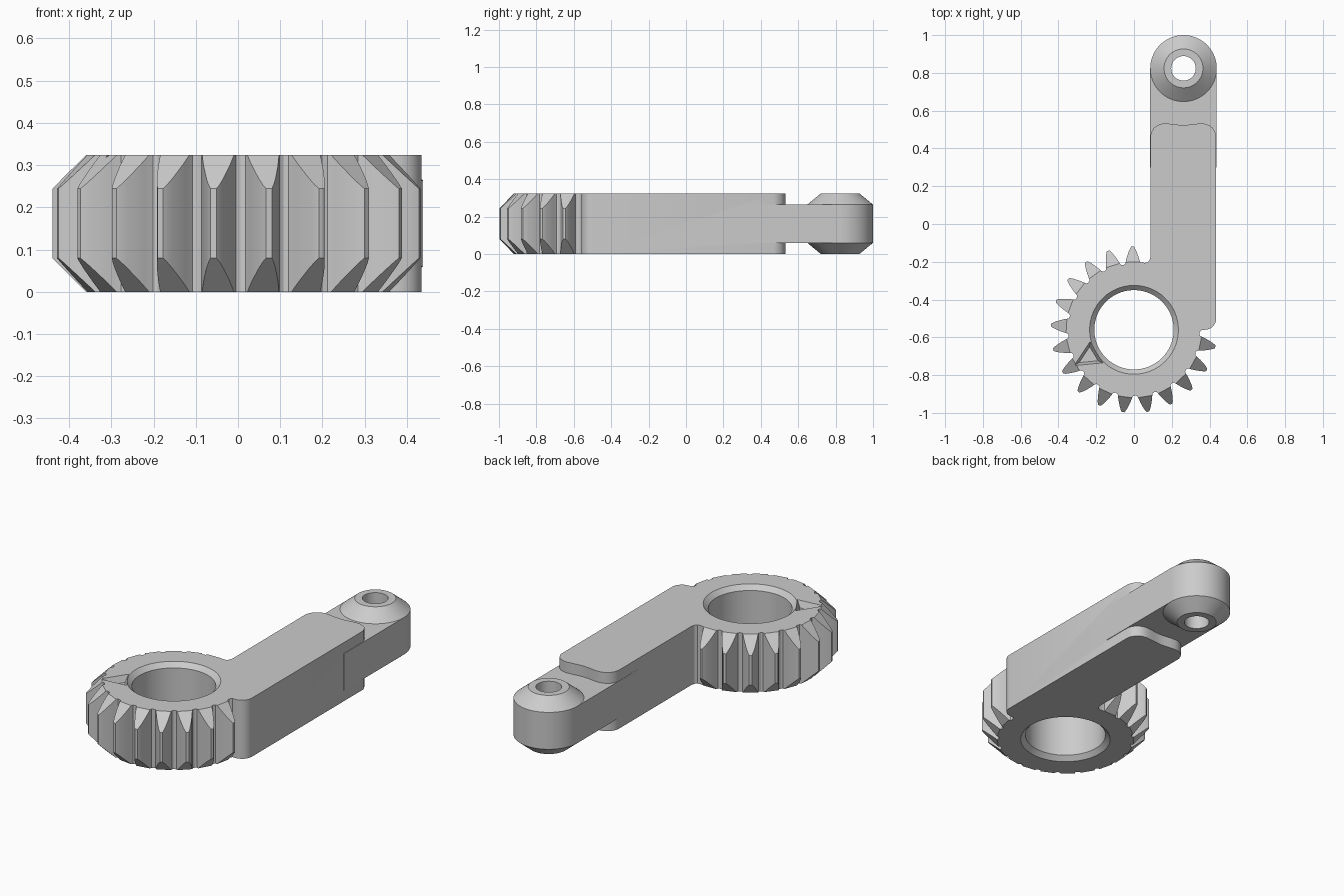
import bpy, bmesh
from math import sin, cos, pi, radians
from mathutils import Vector

if "Cube" in bpy.data.objects:
    bpy.data.objects.remove(bpy.data.objects["Cube"])

H = 0.324                      # overall thickness
GEAR = Vector((0, -0.56))      # gear centre
EYE = Vector((0.262, 0.824))   # pivot eye centre
ROOT, TIP = 0.36, 0.44         # radii where the tooth bevel starts and ends
TEETH, SHOWN, FIRST = 21, 16, 91.0

grey = bpy.data.materials.new("plain grey")
grey.use_nodes = True
grey.diffuse_color = (0.6, 0.6, 0.6, 1)
grey.node_tree.nodes["Principled BSDF"].inputs["Base Color"].default_value = (0.6, 0.6, 0.6, 1)


def make(name, bm):
    bmesh.ops.recalc_face_normals(bm, faces=bm.faces)
    mesh = bpy.data.meshes.new(name)
    bm.to_mesh(mesh)
    bm.free()
    mesh.materials.append(grey)
    ob = bpy.data.objects.new(name, mesh)
    bpy.context.collection.objects.link(ob)
    return ob


def lathe(name, centre, profile, n=72):
    """Closed solid of revolution from (radius, z) pairs."""
    bm = bmesh.new()
    rings = [[bm.verts.new((centre.x + r * cos(2 * pi * i / n),
                            centre.y + r * sin(2 * pi * i / n), z)) for i in range(n)]
             for r, z in profile]
    for a, b in zip(rings, rings[1:]):
        for i in range(n):
            j = (i + 1) % n
            bm.faces.new((a[i], a[j], b[j], b[i]))
    bm.faces.new(rings[0][::-1])
    bm.faces.new(rings[-1])
    return make(name, bm)


def loft(name, lower, z0, upper, z1):
    """Solid between two outlines with equal point counts."""
    bm = bmesh.new()
    a = [bm.verts.new((x, y, z0)) for x, y in lower]
    b = [bm.verts.new((x, y, z1)) for x, y in upper]
    for i in range(len(a)):
        j = (i + 1) % len(a)
        bm.faces.new((a[i], a[j], b[j], b[i]))
    bm.faces.new(a[::-1])
    bm.faces.new(b)
    return make(name, bm)


def combine(target, other, operation):
    mod = target.modifiers.new("cut", 'BOOLEAN')
    mod.operation, mod.object, mod.solver = operation, other, 'EXACT'
    bpy.context.view_layer.objects.active = target
    bpy.ops.object.modifier_apply(modifier=mod.name)
    bpy.data.objects.remove(other)


# Toothed rim joined to the arm, as one outline; teeth bevel with radius
FLANK = [(0.36, 0.038), (0.372, 0.035), (0.386, 0.031), (0.4, 0.026),
         (0.415, 0.0205), (0.43, 0.0135), (TIP, 0.007)]   # radius, half width
bm = bmesh.new()
outline, cap = [], []


def add(p, drop=0.0, on_cap=True):
    pair = (bm.verts.new((p[0], p[1], H - drop)), bm.verts.new((p[0], p[1], drop)))
    outline.append(pair)
    if on_cap:
        cap.append(pair)
    return pair


def polar(r, a):
    return GEAR + Vector((r * cos(a), r * sin(a)))


pitch = 2 * pi / TEETH
for k in range(SHOWN):
    mid = radians(FIRST) + k * pitch
    sides = []
    for s, flank in ((-1, FLANK), (1, FLANK[::-1])):
        sides.append([add(polar(r, mid + s * w / r), r - ROOT, r <= ROOT) for r, w in flank])
    left, right = sides[0], sides[1][::-1]
    for i in range(len(FLANK) - 1):      # bevelled tooth ends
        for e in (0, 1):
            bm.faces.new((left[i][e], right[i][e], right[i + 1][e], left[i + 1][e]))
    for f in (-0.18, 0, 0.18):           # rounded gullet
        add(polar(0.347 + abs(f) * 0.02, mid + pitch * (0.5 + f * 0.6)))

# Arm: rounded heel, long sides, wavy shoulder, small fillet into the rim
L, R = 0.087, 0.435
add((0.36, -0.56))
for i in range(9):
    a = -pi / 2 + i * pi / 16
    add((R - 0.06 + 0.06 * cos(a), -0.5 + 0.06 * sin(a)))
wave = [(0, 0.47), (0.006, 0.488), (0.018, 0.508), (0.036, 0.522), (0.056, 0.53),
        (0.078, 0.533), (0.11, 0.53), (0.14, 0.526)]
for d, y in wave:
    add((R - d, y))
add(((L + R) / 2, 0.523))
for d, y in wave[::-1]:
    add((L + d, y))
for p in ((L, -0.175), (L - 0.005, -0.192), (L - 0.015, -0.203), (L - 0.03, -0.206)):
    add(p)
for i, (t, b) in enumerate(outline):
    t2, b2 = outline[(i + 1) % len(outline)]
    bm.faces.new((t, b, b2, t2))
for e in (0, 1):
    bm.faces.new([pair[e] for pair in cap])
lever = make("geared_lever", bm)

# Thinner tongue and the conical pivot eye
Z0, Z1, ER = 0.06, 0.264, 0.176
slab = [(EYE.x - ER, 0.3), (EYE.x + ER, 0.3), (EYE.x + ER, EYE.y), (EYE.x - ER, EYE.y)]
combine(lever, loft("tongue", slab, Z0, slab, Z1), 'UNION')
combine(lever, lathe("pivot_eye", EYE, [(0.103, 0), (ER, Z0), (ER, Z1), (0.103, H)]), 'UNION')

# Pivot hole, bevelled gear bore and tapered pointer notch
combine(lever, lathe("pivot_hole", EYE, [(0.065, -0.1), (0.065, H + 0.1)], 48), 'DIFFERENCE')
bore = [(0.26, -0.025), (0.21, 0.025), (0.21, H - 0.025), (0.26, H + 0.025)]
combine(lever, lathe("gear_bore", GEAR, bore, 96), 'DIFFERENCE')

notch = [GEAR + Vector(p) for p in ((-0.233, -0.063), (-0.317, -0.19), (-0.165, -0.175))]
middle = sum(notch, Vector((0, 0))) / 3
floor = [middle + (p - middle) * 0.66 for p in notch]
rim = [middle + (p - middle) * 1.1 for p in notch]
combine(lever, loft("pointer_notch", floor, H - 0.035, rim, H + 0.01), 'DIFFERENCE')

bpy.ops.object.select_all(action='DESELECT')
lever.select_set(True)
bpy.context.view_layer.objects.active = lever
bpy.ops.object.shade_smooth_by_angle(angle=radians(25))
